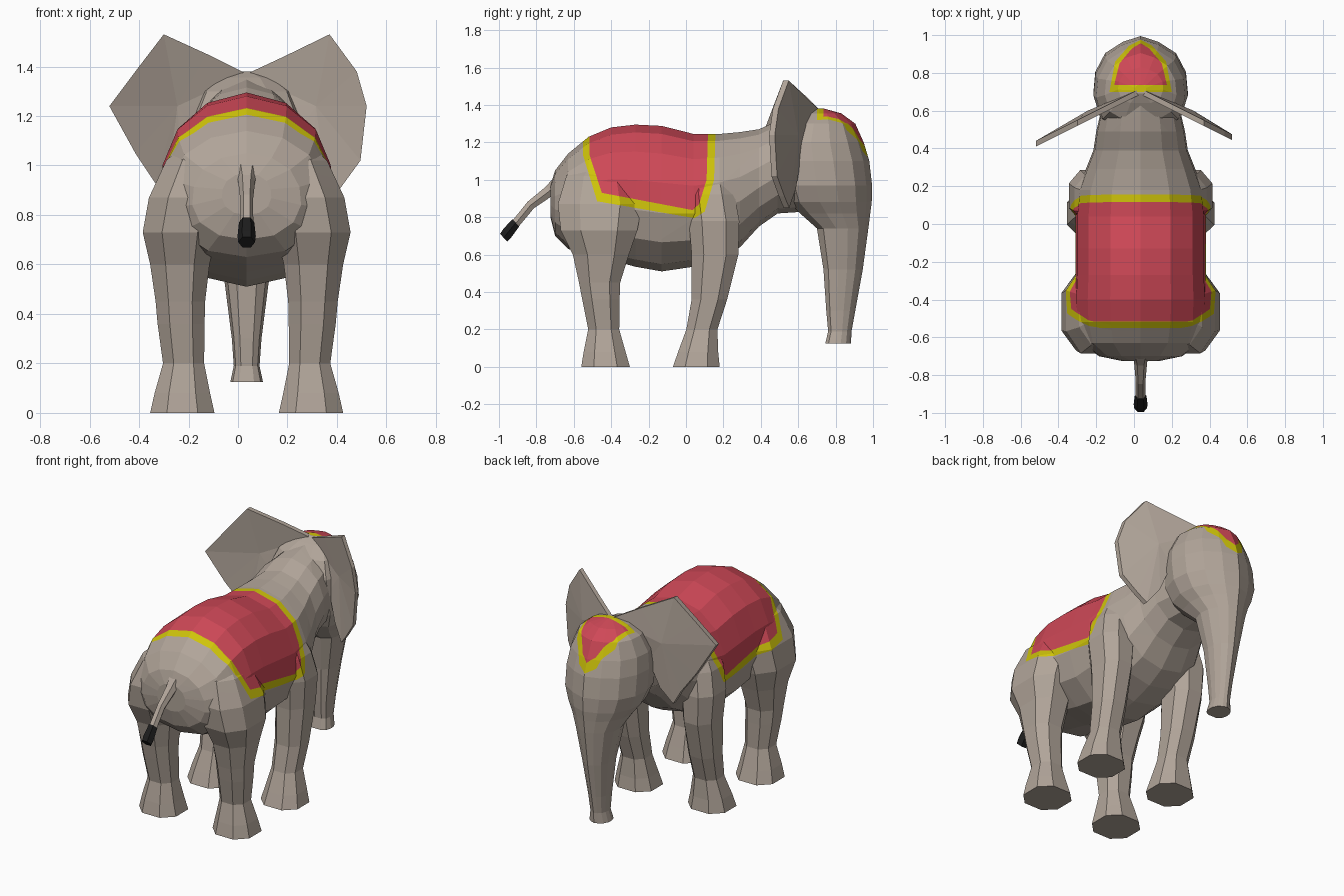
import bpy, bmesh, math
from mathutils import Vector
from mathutils.bvhtree import BVHTree

if "Cube" in bpy.data.objects:
    bpy.data.objects.remove(bpy.data.objects["Cube"])

CX = 0.035  # body centre line


def material(name, rgb):
    m = bpy.data.materials.new(name)
    m.diffuse_color = (*rgb, 1)
    m.use_nodes = True
    m.node_tree.nodes["Principled BSDF"].inputs["Base Color"].default_value = m.diffuse_color
    return m


GREY = material("warm_grey_skin", (0.44, 0.375, 0.32))
RED = material("red_cloth", (0.62, 0.065, 0.095))
YELLOW = material("yellow_trim", (0.62, 0.55, 0.003))
BLACK = material("black", (0.012, 0.012, 0.012))


def finish(name, bm, mats):
    bmesh.ops.recalc_face_normals(bm, faces=bm.faces)
    me = bpy.data.meshes.new(name)
    bm.to_mesh(me)
    bm.free()
    for m in mats:
        me.materials.append(m)
    ob = bpy.data.objects.new(name, me)
    bpy.context.collection.objects.link(ob)
    return ob


def loft(rings):
    bm = bmesh.new()
    vs = [[bm.verts.new(p) for p in r] for r in rings]
    n = len(vs[0])
    for a, b in zip(vs, vs[1:]):
        for i in range(n):
            j = (i + 1) % n
            bm.faces.new((a[i], a[j], b[j], b[i]))
    bm.faces.new(vs[0])
    bm.faces.new(vs[-1])
    return bm


def mirrored(half):
    return half + [(-x, y) for x, y in reversed(half) if x > 1e-6]


def paint(bm, poly, a, b, min_z, index):
    """Cut a convex counter-clockwise polygon (axes a, b) into the faces above min_z."""
    sides = list(zip(poly, poly[1:] + poly[:1]))

    def normal(p, q):
        n = Vector((0, 0, 0))
        n[a], n[b] = q[1] - p[1], p[0] - q[0]
        return n.normalized()

    def point(p):
        v = Vector((0, 0, 0))
        v[a], v[b] = p
        return v

    for p, q in sides:
        faces = [f for f in bm.faces if f.calc_center_median().z > min_z]
        geom = faces + list({e for f in faces for e in f.edges}) + list({v for f in faces for v in f.verts})
        bmesh.ops.bisect_plane(bm, geom=geom, dist=1e-4, plane_co=point(p), plane_no=normal(p, q))
    for f in bm.faces:
        c = f.calc_center_median()
        if c.z > min_z and all((c - point(p)).dot(normal(p, q)) < 0 for p, q in sides):
            f.material_index = index


# Saddle cloth outlines in side view (y, z)
CLOTH_TRIM = [(-.55, 1.5), (-.55, 1.13), (-.475, .885), (.045, .795), (.10, .83), (.15, 1.0), (.165, 1.5)]
CLOTH_RED = [(-.515, 1.5), (-.515, 1.13), (-.45, .93), (.035, .838), (.07, .87), (.11, 1.0), (.125, 1.5)]


def paint_cloth(bm):
    paint(bm, CLOTH_TRIM, 1, 2, .72, 1)
    paint(bm, CLOTH_RED, 1, 2, .72, 2)


SKIN = [GREY, YELLOW, RED]

# Body and neck: y, bottom, top, half width
BODY = [(-.725, .80, .97, .10), (-.70, .70, 1.05, .22), (-.63, .63, 1.14, .315), (-.52, .60, 1.23, .345),
        (-.40, .57, 1.28, .35), (-.27, .535, 1.295, .345), (-.13, .51, 1.288, .345), (.04, .535, 1.245, .345),
        (.18, .58, 1.245, .33), (.29, .64, 1.255, .29), (.39, .75, 1.27, .25), (.49, .82, 1.315, .235),
        (.64, .83, 1.35, .20)]
OVAL = mirrored([(0, 1), (.46, .89), (.80, .62), (.97, .22), (1, -.2), (.86, -.6), (.5, -.9), (0, -1)])
bm = loft([[(CX + x * w, y, (lo + hi) / 2 + z * (hi - lo) / 2) for x, z in OVAL] for y, lo, hi, w in BODY])
paint_cloth(bm)
finish("body", bm, SKIN)

# Legs: z, x offset, y centre, half width, half depth
HIND = [(0, .26, -.43, .13, .13), (.08, .26, -.435, .112, .112), (.2, .255, -.44, .083, .083),
        (.36, .265, -.455, .095, .10), (.45, .268, -.462, .10, .11), (.6, .27, -.455, .12, .15),
        (.73, .27, -.465, .15, .205), (.87, .245, -.46, .15, .225), (1.02, .20, -.46, .125, .18),
        (1.10, .16, -.44, .08, .12)]
FORE = [(0, .26, .055, .13, .125), (.08, .26, .065, .112, .107), (.2, .255, .085, .083, .083),
        (.36, .26, .125, .09, .095), (.6, .265, .155, .10, .125), (.78, .265, .15, .115, .135),
        (.92, .24, .13, .11, .13), (1.06, .20, .12, .08, .10)]
OCTAGON = [(1, .48), (.48, 1), (-.48, 1), (-1, .48), (-1, -.48), (-.48, -1), (.48, -1), (1, -.48)]
for label, table in (("hind_leg", HIND), ("front_leg", FORE)):
    for side, s in (("right", 1), ("left", -1)):
        bm = loft([[(CX + s * (ox + x * hx), yc + y * hy, z) for x, y in OCTAGON] for z, ox, yc, hx, hy in table])
        paint_cloth(bm)
        finish(f"{label}_{side}", bm, SKIN)

# Head and trunk: z, back y, front y, half width
HEAD = [(1.38, .69, .74, .03), (1.355, .64, .83, .12), (1.30, .55, .905, .19), (1.20, .50, .95, .235),
        (1.10, .50, .98, .25), (.97, .52, .995, .25), (.88, .55, .993, .215), (.82, .61, .985, .175),
        (.74, .70, .975, .135), (.52, .735, .945, .088), (.30, .75, .905, .06), (.19, .76, .885, .052),
        (.125, .745, .882, .066)]
HEAD_RING = mirrored([(0, 1), (.38, .87), (.75, .62), (.96, .2), (1, -.25), (.85, -.75), (.45, -1)])
bm = loft([[(CX + x * w, (y0 + y1) / 2 + y * (y1 - y0) / 2, z) for x, y in HEAD_RING] for z, y0, y1, w in HEAD])
tree = BVHTree.FromBMesh(bm)
# Forehead cloth outlines seen from above (x, y)
for idx, half in ((1, [(.165, .70), (.135, .86), (.06, .945), (0, .975)]),
                  (2, [(.14, .735), (.112, .85), (.045, .93), (0, .957)])):
    paint(bm, [(CX + x, y) for x, y in mirrored(half)], 0, 1, 1.12, idx)
finish("head_and_trunk", bm, SKIN)

# Eyes: thin plates laid on the head surface
for side, s in (("right", 1), ("left", -1)):
    hit, normal, _, _ = tree.ray_cast(Vector((CX + s, .913, 1.02)), Vector((-s, 0, 0)))
    if normal.x * s < 0:
        normal = -normal
    u = Vector((0, 0, 1)).cross(normal).normalized()
    v = normal.cross(u)
    rings = [[hit + normal * d + u * .019 * math.cos(k * math.pi / 4) + v * .026 * math.sin(k * math.pi / 4)
              for k in range(8)] for d in (-.003, .005)]
    finish(f"eye_{side}", loft(rings), [BLACK])

# Ears: outline (offset from centre line, z) around a dished middle point
EARS = {"right": (1, [(0, 1.37), (.15, 1.44), (.335, 1.53), (.445, 1.38), (.485, 1.24), (.46, 1.02),
                      (.38, .91), (.33, .85), (.26, .95), (.20, 1.12), (.10, 1.25)]),
        "left": (-1, [(0, 1.37), (.16, 1.45), (.335, 1.53), (.45, 1.38), (.555, 1.24), (.45, 1.05),
                      (.37, .93), (.33, .85), (.26, .95), (.20, 1.12), (.10, 1.25)])}
for side, (s, outline) in EARS.items():
    bm = bmesh.new()
    front, back = [], []
    for dx, z in outline:
        y = .705 - .5 * dx
        front.append(bm.verts.new((CX + s * dx, y + .012, z)))
        back.append(bm.verts.new((CX + s * dx, y - .018, z)))
    mid_f = bm.verts.new((CX + s * .28, .60, 1.24))
    mid_b = bm.verts.new((CX + s * .28, .57, 1.24))
    for i in range(len(outline)):
        j = (i + 1) % len(outline)
        bm.faces.new((front[i], front[j], mid_f))
        bm.faces.new((back[j], back[i], mid_b))
        bm.faces.new((front[j], front[i], back[i], back[j]))
    finish(f"ear_{side}", bm, [GREY])


# Tail and tuft: y, z, half width, half thickness
def tail_part(name, path, mat):
    across = Vector((0, -.67, .74))
    rings = []
    for y, z, hx, ht in path:
        rings.append([Vector((CX, y, z)) + Vector((hx * math.cos(a), 0, 0)) + across * ht * math.sin(a)
                      for a in (k * math.pi / 3 for k in range(6))])
    finish(name, loft(rings), [mat])


tail_part("tail", [(-.66, 1.0, .055, .05), (-.73, .94, .035, .035), (-.83, .865, .026, .028),
                   (-.92, .755, .027, .027)], GREY)
tail_part("tail_tuft", [(-.91, .77, .031, .031), (-.955, .715, .037, .036), (-.975, .69, .034, .033)], BLACK)
